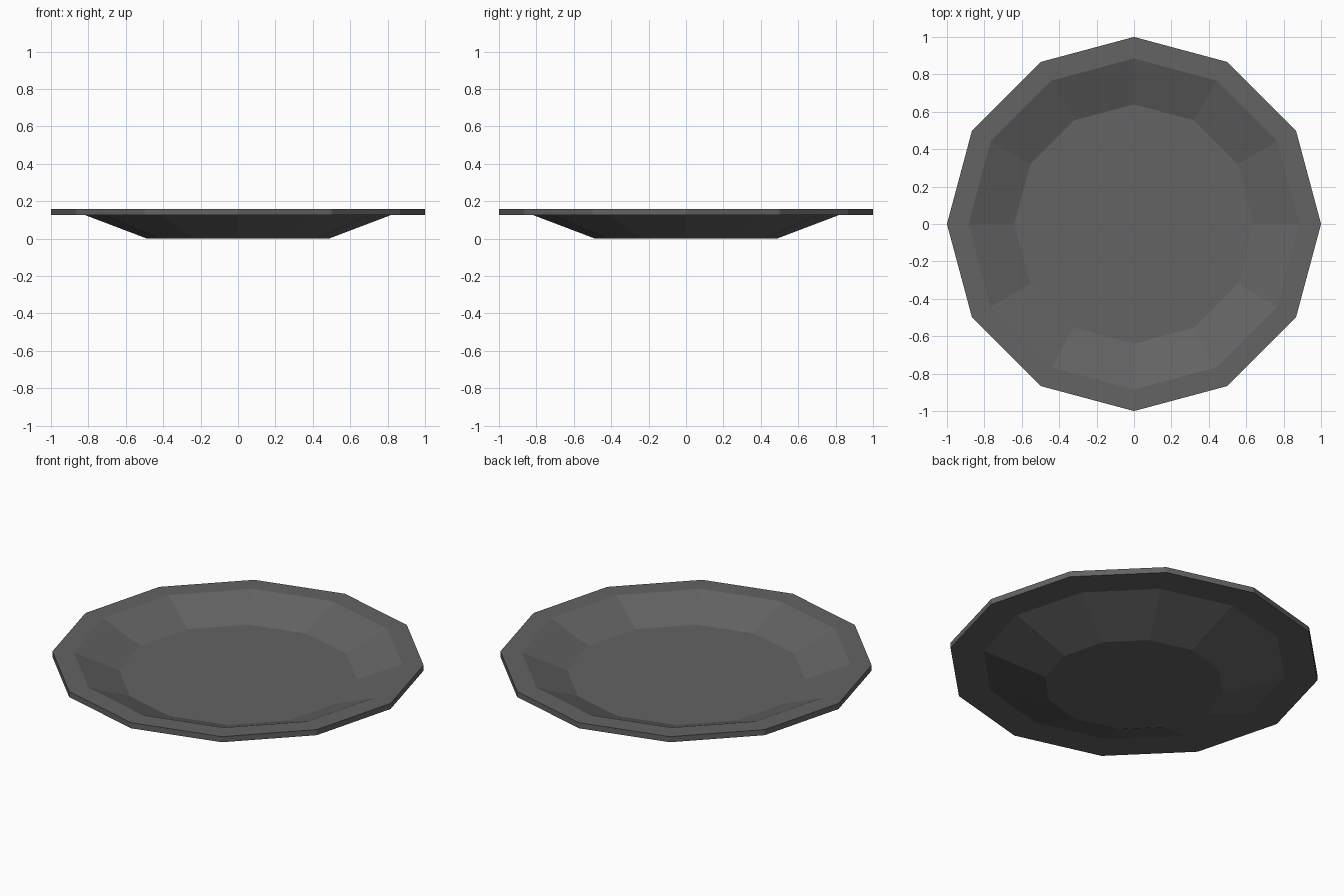
import bpy, bmesh, math

if "Cube" in bpy.data.objects:
    bpy.data.objects.remove(bpy.data.objects["Cube"])

SIDES = 12

# Dark grey material
mat = bpy.data.materials.new("dark grey")
mat.diffuse_color = (0.125, 0.125, 0.125, 1)
mat.use_nodes = True
mat.node_tree.nodes["Principled BSDF"].inputs["Base Color"].default_value = mat.diffuse_color

# Plate profile (radius, height): underside, rim, then inside down to the floor
profile = [(0.485, 0.0), (0.82, 0.127), (1.0, 0.127),
           (1.0, 0.16), (0.885, 0.16), (0.64, 0.062)]

bm = bmesh.new()
rings = [[bm.verts.new((r * math.cos(math.tau * i / SIDES),
                        r * math.sin(math.tau * i / SIDES), z))
          for i in range(SIDES)] for r, z in profile]

# Walls and rim
for a, b in zip(rings, rings[1:]):
    for i in range(SIDES):
        j = (i + 1) % SIDES
        bm.faces.new((a[i], a[j], b[j], b[i]))

# Base and inner floor
bm.faces.new(rings[0][::-1])
bm.faces.new(rings[-1])
bmesh.ops.recalc_face_normals(bm, faces=bm.faces[:])

mesh = bpy.data.meshes.new("plate")
bm.to_mesh(mesh)
bm.free()
mesh.materials.append(mat)
plate = bpy.data.objects.new("plate", mesh)
bpy.context.collection.objects.link(plate)
